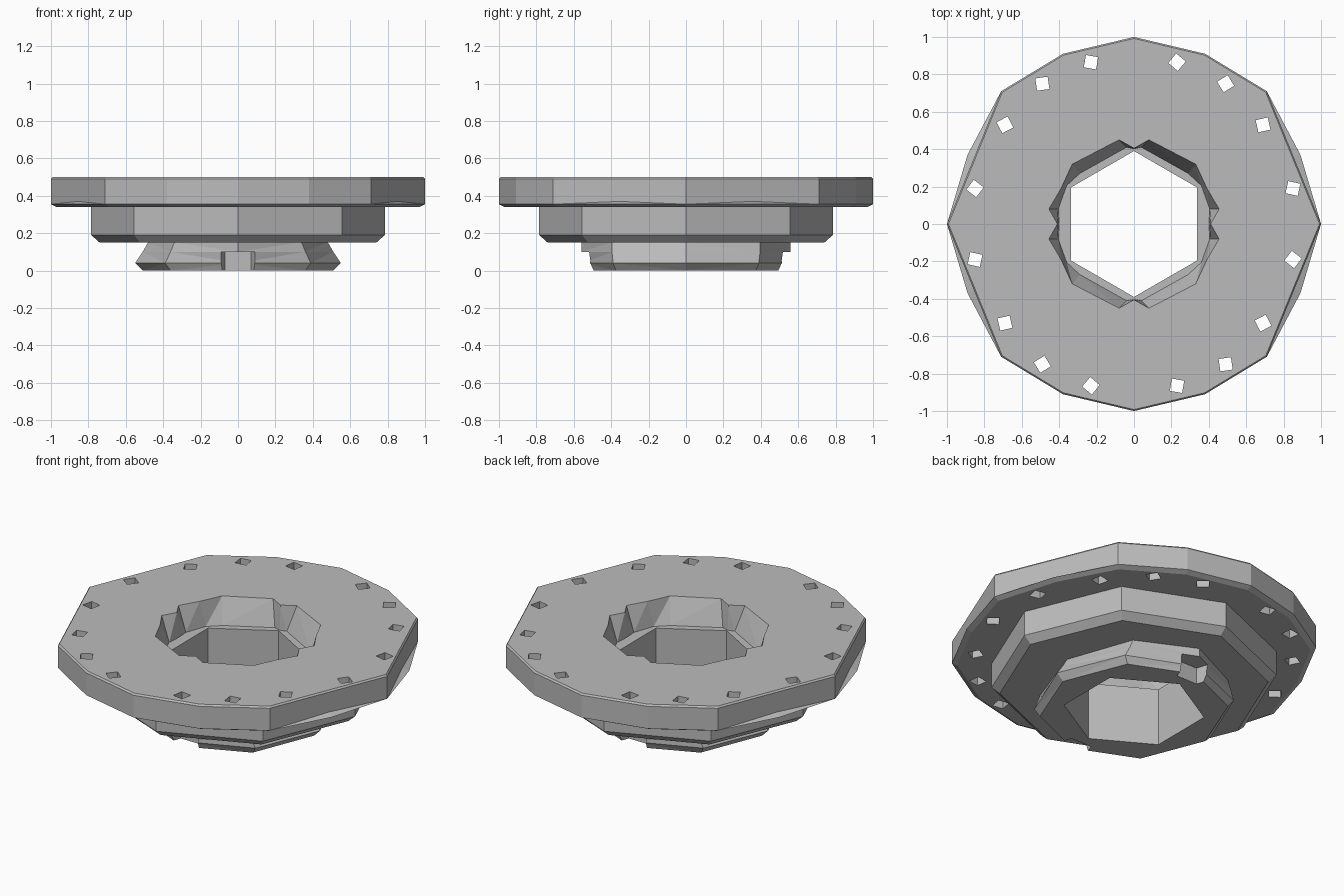
import bpy
import bmesh
from math import cos, sin, pi, radians, atan2
from mathutils import Matrix

cube = bpy.data.objects.get("Cube")
if cube:
    bpy.data.objects.remove(cube, do_unlink=True)

grey = bpy.data.materials.new("plain grey")
grey.use_nodes = True
colour = (0.5, 0.5, 0.5, 1)
grey.diffuse_color = colour
grey.node_tree.nodes["Principled BSDF"].inputs["Base Color"].default_value = colour


def mirror_quarter(points):
    """Full ring from a quarter that runs from the +x axis to the +y axis."""
    half = points + [(-x, y) for x, y in reversed(points[:-1])]
    return half + [(x, -y) for x, y in reversed(half[1:-1])]


def polygon(sides, rx, ry=None, turn=0):
    ry = ry or rx
    angles = [turn + 2 * pi * i / sides for i in range(sides)]
    return [(rx * cos(a), ry * sin(a)) for a in angles]


def scaled(ring, factor):
    return [(x * factor, y * factor) for x, y in ring]


def loft(name, layers):
    """Closed solid through (height, ring) layers from bottom to top."""
    bm = bmesh.new()
    rings = [[bm.verts.new((x, y, z)) for x, y in ring] for z, ring in layers]
    for low, high in zip(rings, rings[1:]):
        for i in range(len(low)):
            j = (i + 1) % len(low)
            bm.faces.new((low[i], low[j], high[j], high[i]))
    bm.faces.new(rings[0][::-1])
    bm.faces.new(rings[-1])
    bmesh.ops.triangulate(bm, faces=[f for f in bm.faces if len(f.verts) == 4])
    bmesh.ops.recalc_face_normals(bm, faces=bm.faces[:])
    mesh = bpy.data.meshes.new(name)
    bm.to_mesh(mesh)
    bm.free()
    mesh.materials.append(grey)
    obj = bpy.data.objects.new(name, mesh)
    bpy.context.collection.objects.link(obj)
    return obj


def cut(obj, cutters):
    bpy.context.view_layer.objects.active = obj
    for cutter in cutters:
        cutter.hide_render = True
        mod = obj.modifiers.new("cut", "BOOLEAN")
        mod.operation = "DIFFERENCE"
        mod.solver = "EXACT"
        mod.object = cutter
        bpy.ops.object.modifier_apply(modifier=mod.name)


# Flange: a straight-sided rim above a fuller lower lip
lip = mirror_quarter([(1, 0), (.89, .37), (.71, .71), (.38, .91), (0, 1)])
rim = mirror_quarter([(1, 0), (.855, .355), (.71, .71), (.38, .91), (0, 1)])
flange = loft("flange", [(.34, scaled(lip, .97)), (.355, lip), (.37, rim),
                         (.49, rim), (.5, scaled(rim, .992))])

# Octagonal hub with a chamfered lower edge
hub = loft("hub", [(.15, polygon(8, .74)), (.19, polygon(8, .785)),
                   (.342, polygon(8, .785))])

# Faceted locking ring below the hub
ring = loft("locking_ring", [(0, polygon(8, .51, .53)), (.04, polygon(8, .55)),
                             (.1, polygon(8, .51, .56)),
                             (.152, polygon(8, .48, .56))])

# Hexagonal bore and the lobed recess at its mouth
bore = loft("bore_cutter", [(-.1, polygon(6, .39, turn=pi / 2)),
                            (.6, polygon(6, .39, turn=pi / 2))])
floor = mirror_quarter([(.40, 0), (.405, .08), (.36, .205), (.29, .27),
                        (.04, .41), (0, .40)])
mouth = mirror_quarter([(.41, 0), (.455, .08), (.39, .19), (.33, .32),
                        (.08, .45), (0, .405)])
recess = loft("recess_cutter", [(.35, floor), (.5, mouth), (.6, mouth)])

# Tapered notches in the front and back of the locking ring
notches = []
for side in (-1, 1):
    wedge = [(-.07, .45 * side), (.07, .45 * side), (.15, .7 * side), (-.15, .7 * side)]
    notches.append(loft("notch_cutter", [(-.1, wedge), (.1, wedge)]))

# Square bolt holes through the flange
holes = []
for quarter_x, quarter_y in ((.85, .19), (.69, .53), (.49, .75), (.23, .865)):
    for sx in (-1, 1):
        for sy in (-1, 1):
            x, y = quarter_x * sx, quarter_y * sy
            turn = atan2(y, x) + radians(20)
            square = [(x + a, y + b) for a, b in polygon(4, .047, turn=turn)]
            holes.append(loft("bolt_hole_cutter", [(.2, square), (.6, square)]))

cut(flange, [bore, recess] + holes)
cut(hub, [bore])
cut(ring, [bore] + notches)
for cutter in [bore, recess] + notches + holes:
    bpy.data.objects.remove(cutter, do_unlink=True)
